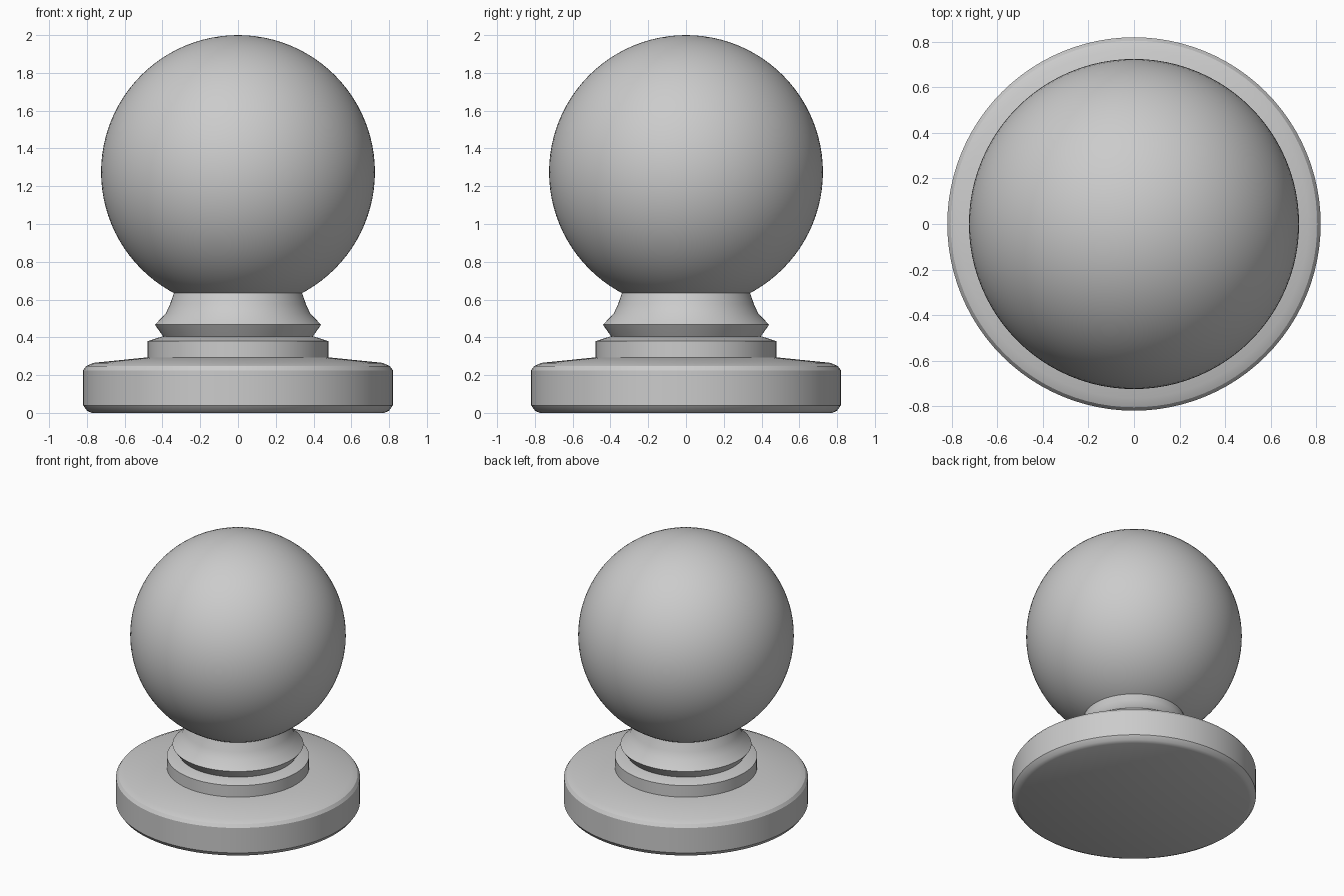
import bpy, bmesh, math

cube = bpy.data.objects.get("Cube")
if cube:
    bpy.data.objects.remove(cube, do_unlink=True)

mat = bpy.data.materials.new("light grey")
mat.use_nodes = True
GREY = (0.6, 0.6, 0.6, 1)
mat.diffuse_color = GREY
mat.node_tree.nodes["Principled BSDF"].inputs["Base Color"].default_value = GREY


def lathe(name, profile, angle=30, steps=96):
    """Spin a (radius, height) profile around z."""
    bm = bmesh.new()
    verts = [bm.verts.new((r, 0, z)) for r, z in profile]
    edges = [bm.edges.new(pair) for pair in zip(verts, verts[1:])]
    bmesh.ops.spin(bm, geom=verts + edges, axis=(0, 0, 1), cent=(0, 0, 0),
                   angle=math.tau, steps=steps, use_duplicate=False)
    bmesh.ops.remove_doubles(bm, verts=bm.verts, dist=1e-5)
    bmesh.ops.recalc_face_normals(bm, faces=bm.faces)
    mesh = bpy.data.meshes.new(name)
    bm.to_mesh(mesh)
    bm.free()
    mesh.materials.append(mat)
    obj = bpy.data.objects.new(name, mesh)
    bpy.context.collection.objects.link(obj)
    bpy.ops.object.select_all(action='DESELECT')
    obj.select_set(True)
    bpy.context.view_layer.objects.active = obj
    bpy.ops.object.shade_smooth_by_angle(angle=math.radians(angle))
    return obj


# Wide base disc with chamfered rims and a gently sloped top
lathe("base", [(0, 0), (0.775, 0), (0.80, 0.012), (0.82, 0.04), (0.82, 0.225),
               (0.805, 0.247), (0.765, 0.265), (0.47, 0.295), (0, 0.295)])

# Raised step on the base
lathe("step", [(0, 0.27), (0.478, 0.27), (0.478, 0.38), (0.40, 0.405), (0, 0.405)])

# Neck with a sharp flared ring, tapering up to the ball
lathe("neck", [(0, 0.39), (0.385, 0.39), (0.40, 0.41), (0.44, 0.467), (0.383, 0.525),
               (0.36, 0.575), (0.337, 0.64), (0, 0.64)])

# Ball finial
RADIUS, CENTRE, RINGS = 0.725, 1.275, 48
arc = [math.pi * i / RINGS for i in range(RINGS + 1)]
lathe("ball", [(RADIUS * math.sin(a), CENTRE - RADIUS * math.cos(a)) for a in arc])
